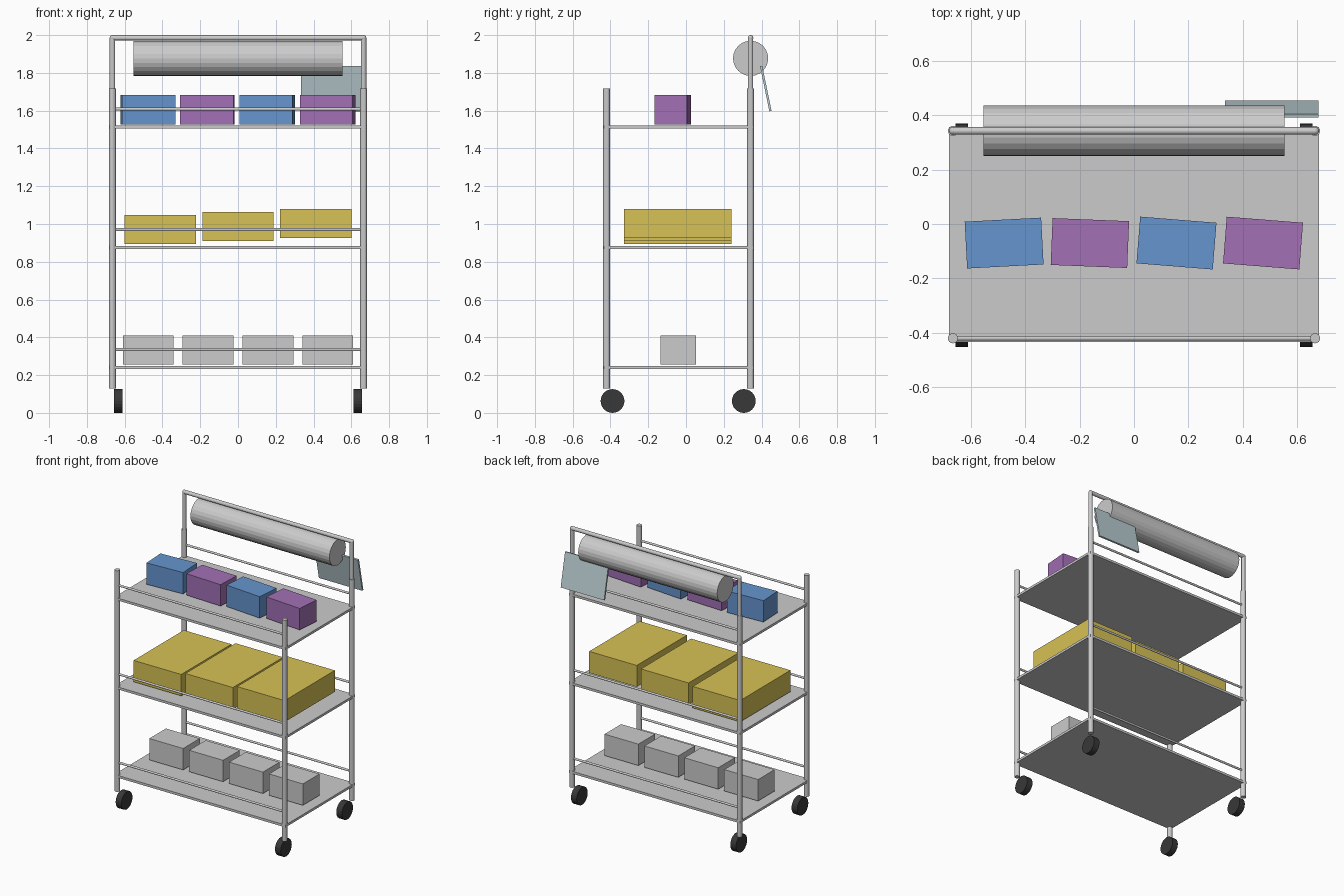
import bpy
from math import radians, pi

if "Cube" in bpy.data.objects:
    bpy.data.objects.remove(bpy.data.objects["Cube"])

PX, YF, YB = 0.665, -0.42, 0.342      # post positions


def material(name, rgb):
    m = bpy.data.materials.new(name)
    m.diffuse_color = (*rgb, 1)
    m.use_nodes = True
    m.node_tree.nodes["Principled BSDF"].inputs["Base Color"].default_value = m.diffuse_color
    return m


BLUE = material("blue", (0.13, 0.30, 0.62))
PURPLE = material("purple", (0.36, 0.16, 0.46))
YELLOW = material("yellow", (0.68, 0.54, 0.09))
GLASS = material("pale_blue", (0.50, 0.62, 0.65))
RUBBER = material("rubber", (0.04, 0.04, 0.04))


def finish(name, mat):
    o = bpy.context.object
    o.name = name
    if mat:
        o.data.materials.append(mat)
    return o


def box(name, center, size, mat=None, rot=(0, 0, 0)):
    bpy.ops.mesh.primitive_cube_add(size=1, location=center, rotation=rot)
    o = finish(name, mat)
    o.scale = size
    return o


def rod(name, center, radius, length, axis="Z", sides=16, mat=None):
    rot = {"X": (0, pi / 2, 0), "Z": (0, 0, 0)}[axis]
    bpy.ops.mesh.primitive_cylinder_add(vertices=sides, radius=radius, depth=length,
                                        location=center, rotation=rot)
    return finish(name, mat)


# Posts, handle uprights, elbows and wheels
for side, s in (("left", -1), ("right", 1)):
    for end, y, wy in (("front", YF, -0.389), ("back", YB, 0.306)):
        rod(f"{end}_{side}_post", (s * PX, y, 0.924), 0.0185, 1.588)
        rod(f"{end}_{side}_wheel", (s * 0.633, wy, 0.063), 0.063, 0.045, "X", 24, RUBBER)
    rod(f"handle_{side}_upright", (s * PX, YB, 1.845), 0.014, 0.28)
    bpy.ops.mesh.primitive_uv_sphere_add(segments=16, ring_count=8, radius=0.0145,
                                         location=(s * PX, YB, 1.9855))
    finish(f"handle_{side}_elbow", None)
rod("handle_bar", (0, YB, 1.9855), 0.014, 2 * PX, "X")

# Shelves with front and back rails
for name, z in (("bottom", 0.24), ("middle", 0.875), ("top", 1.513)):
    box(f"{name}_shelf", (0, -0.038, z), (1.36, 0.79, 0.017))
    for end, y in (("front", YF), ("back", YB)):
        rod(f"{name}_{end}_rail", (0, y, z + 0.095), 0.0075, 2 * PX, "X", 12)

# Paper roll hanging below the handle
rod("paper_roll", (0, YB, 1.877), 0.093, 1.104, "X", 24)

# Tilted panel behind the handle
box("tilted_panel", (0.506, 0.4225, 1.717), (0.345, 0.012, 0.244), GLASS, (radians(11.7), 0, 0))

# Top shelf boxes, slightly turned
for i, (x, a) in enumerate(((-0.477, 3), (-0.162, -2.3), (0.156, -4.6), (0.474, -4.5))):
    box(f"top_box_{i + 1}", (x, -0.07, 1.605), (0.281, 0.172, 0.154),
        PURPLE if i % 2 else BLUE, (0, 0, radians(a)))

# Middle shelf boxes, each a little higher
for i in range(3):
    box(f"middle_box_{i + 1}", ((i - 1) * 0.411, -0.043, 0.971 + i * 0.016),
        (0.378, 0.569, 0.154), YELLOW)

# Bottom shelf boxes
for i in range(4):
    box(f"bottom_box_{i + 1}", ((i - 1.5) * 0.317, -0.041, 0.334), (0.269, 0.188, 0.154))
